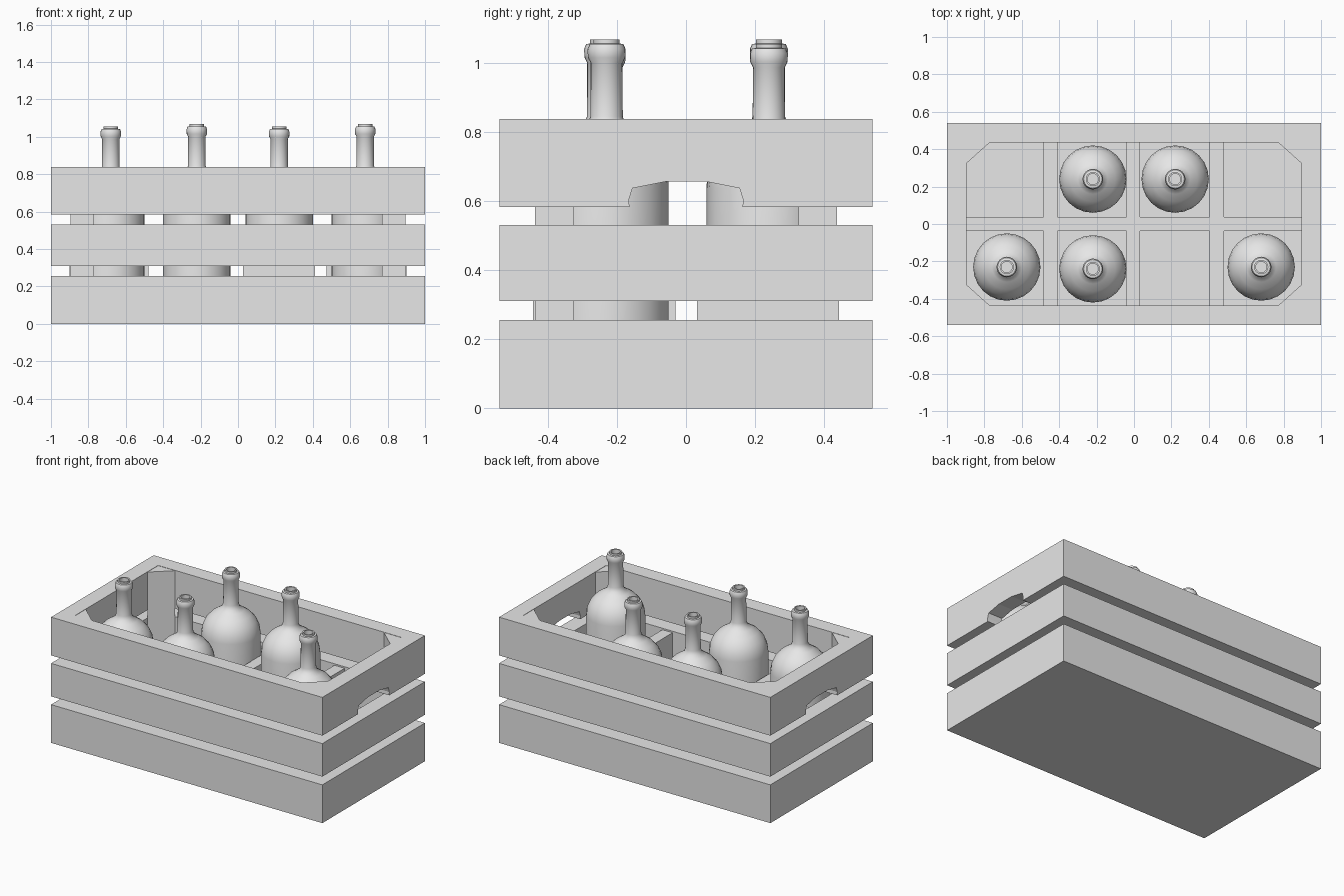
import bpy
import bmesh
from math import radians

cube = bpy.data.objects.get("Cube")
if cube:
    bpy.data.objects.remove(cube, do_unlink=True)

# One plain grey for everything
GREY = (0.8, 0.8, 0.8, 1.0)
mat = bpy.data.materials.new("plain_grey")
mat.use_nodes = True
mat.diffuse_color = GREY
mat.node_tree.nodes["Principled BSDF"].inputs["Base Color"].default_value = GREY


def finish(name, bm):
    bmesh.ops.recalc_face_normals(bm, faces=bm.faces)
    mesh = bpy.data.meshes.new(name)
    bm.to_mesh(mesh)
    bm.free()
    mesh.materials.append(mat)
    obj = bpy.data.objects.new(name, mesh)
    bpy.context.collection.objects.link(obj)
    return obj


def prism(name, outline, start, end, axis="z"):
    """Extrude a 2D outline along z (xy outline) or x (yz outline)."""
    bm = bmesh.new()
    place = (lambda p: (p[0], p[1], start)) if axis == "z" else (lambda p: (start, p[0], p[1]))
    face = bm.faces.new([bm.verts.new(place(p)) for p in outline])
    top = bmesh.ops.extrude_face_region(bm, geom=[face])["geom"]
    shift = (0, 0, end - start) if axis == "z" else (end - start, 0, 0)
    bmesh.ops.translate(bm, vec=shift, verts=[v for v in top if isinstance(v, bmesh.types.BMVert)])
    return finish(name, bm)


def corners(x0, x1, y0, y1):
    return [(x0, y0), (x1, y0), (x1, y1), (x0, y1)]


def box(name, x0, x1, y0, y1, z0, z1):
    return prism(name, corners(x0, x1, y0, y1), z0, z1)


def ring(name, outer, inner, z0, z1):
    """Rectangular frame between two outlines."""
    bm = bmesh.new()
    loops = [[bm.verts.new((x, y, z)) for x, y in corners(*rect)]
             for rect, z in ((outer, z0), (outer, z1), (inner, z1), (inner, z0))]
    for k in range(4):
        a, b = loops[k], loops[(k + 1) % 4]
        for i in range(4):
            j = (i + 1) % 4
            bm.faces.new((a[i], a[j], b[j], b[i]))
    return finish(name, bm)


# Crate: three slat frames and a floor
IX, IY = 0.895, 0.437
OUTER, INNER = (-1, 1, -0.54, 0.54), (-IX, IX, -IY, IY)
ring("lower_slats", OUTER, INNER, 0, 0.255)
ring("middle_slats", OUTER, INNER, 0.31, 0.53)
upper = ring("upper_slats", OUTER, INNER, 0.583, 0.838)
box("crate_floor", -IX, IX, -IY, IY, 0, 0.06)

# Hand holes cut into both ends of the upper slats
half = [(0.06, 0.656), (0.155, 0.637), (0.165, 0.605), (0.16, 0.5)]
hole = [(-y, z) for y, z in reversed(half)] + half
cutter = prism("handle_cutter", hole, -1.2, 1.2, "x")
cutter.hide_render = True
mod = upper.modifiers.new("handles", "BOOLEAN")
mod.operation = "DIFFERENCE"
mod.solver = "EXACT"
mod.object = cutter
bpy.context.view_layer.objects.active = upper
bpy.ops.object.modifier_apply(modifier=mod.name)
bpy.data.objects.remove(cutter, do_unlink=True)

# Triangular corner posts
for sx, side in ((-1, "right"), (1, "left")):
    for sy, end in ((-1, "front"), (1, "back")):
        tri = [(sx * IX, sy * IY), (sx * 0.77, sy * IY), (sx * IX, sy * 0.325)]
        prism(f"{end}_{side}_post", tri, 0.06, 0.836)

# Divider tray between the cells
COLS = [(-IX, -0.485), (-0.41, -0.04), (0.033, 0.405), (0.48, IX)]
ROWS = [(-IY, -0.037), (0.038, IY)]
TOP, LIP = 0.52, 0.315
box("long_divider", -IX, IX, ROWS[0][1], ROWS[1][0], LIP, TOP)
for a, b in zip(COLS, COLS[1:]):
    for y0, y1 in ROWS:
        box("cross_divider", a[1], b[0], y0, y1, LIP, TOP)

# Open pockets hanging below the empty cells
T = 0.006
for col, row in ((0, 1), (3, 1), (2, 0)):
    (x0, x1), (y0, y1) = COLS[col], ROWS[row]
    wide = (x0 - T, x1 + T, y0 - T, y1 + T)
    ring("pocket_wall", wide, (x0, x1, y0, y1), 0.12, LIP)
    box("pocket_floor", *wide, 0.11, 0.12)

# Bottle: turned profile with lip and hollow mouth
PROFILE = [(0, 0.075), (0.165, 0.075), (0.18, 0.09), (0.18, 0.65), (0.174, 0.69),
           (0.155, 0.735), (0.12, 0.775), (0.08, 0.802), (0.055, 0.82), (0.047, 0.845),
           (0.046, 1.0), (0.054, 1.015), (0.055, 1.04), (0.049, 1.054), (0.038, 1.056),
           (0.038, 1.068), (0.029, 1.068), (0.029, 0.95), (0, 0.95)]
bm = bmesh.new()
verts = [bm.verts.new((r, 0, z)) for r, z in PROFILE]
edges = [bm.edges.new(pair) for pair in zip(verts, verts[1:])]
bmesh.ops.spin(bm, geom=verts + edges, cent=(0, 0, 0), axis=(0, 0, 1),
               angle=radians(360), steps=24, use_duplicate=False)
bmesh.ops.remove_doubles(bm, verts=bm.verts, dist=0.0005)
bottle = finish("bottle", bm)
bpy.ops.object.select_all(action="DESELECT")
bottle.select_set(True)
bpy.context.view_layer.objects.active = bottle
bpy.ops.object.shade_smooth_by_angle(angle=radians(40))

# Five bottles, two of them sitting slightly lower
SPOTS = [(-0.68, -0.23, -0.013), (-0.22, -0.24, 0), (0.68, -0.23, 0),
         (-0.22, 0.24, 0), (0.22, 0.24, -0.013)]
bottle.location = SPOTS[0]
for spot in SPOTS[1:]:
    copy = bottle.copy()
    copy.location = spot
    bpy.context.collection.objects.link(copy)
